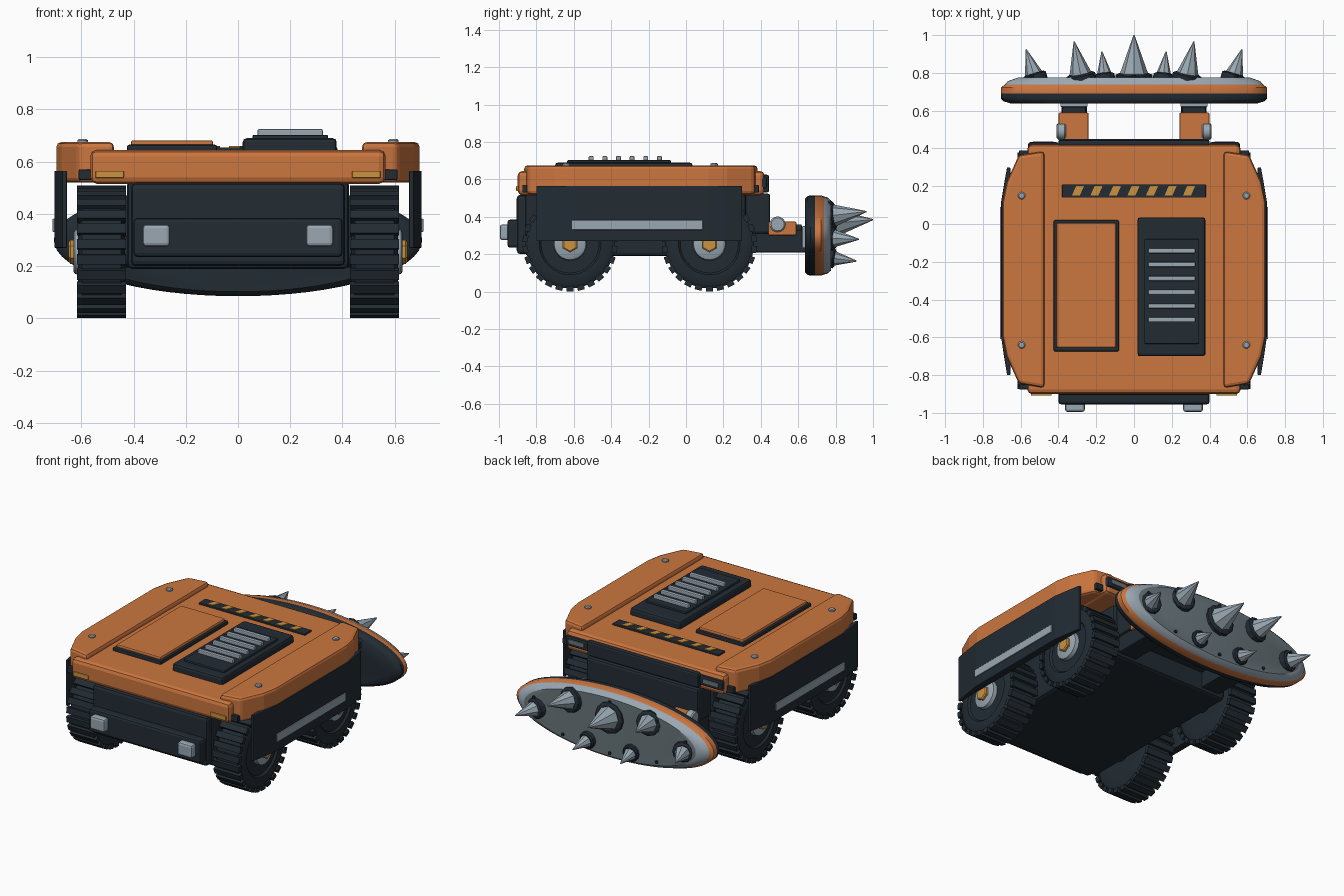
import bpy, bmesh, math
from mathutils import Matrix, Vector

cube = bpy.data.objects.get("Cube")
if cube:
    bpy.data.objects.remove(cube, do_unlink=True)


def material(name, rgb):
    m = bpy.data.materials.new(name)
    m.use_nodes = True
    m.diffuse_color = (*rgb, 1)
    m.node_tree.nodes["Principled BSDF"].inputs["Base Color"].default_value = (*rgb, 1)
    return m


ORANGE = material("orange paint", (0.6, 0.18, 0.05))
DARK = material("dark blue grey", (0.016, 0.025, 0.034))
SILVER = material("silver metal", (0.32, 0.39, 0.45))
STEEL = material("dull steel", (0.14, 0.18, 0.2))
AMBER = material("amber", (0.6, 0.29, 0.05))
SIDES = ((1, "left"), (-1, "right"))


def finish(name, bm, mats, bevel=0, smooth=False):
    bmesh.ops.recalc_face_normals(bm, faces=bm.faces)
    mesh = bpy.data.meshes.new(name)
    bm.to_mesh(mesh)
    bm.free()
    ob = bpy.data.objects.new(name, mesh)
    bpy.context.scene.collection.objects.link(ob)
    for m in mats:
        mesh.materials.append(m)
    if bevel:
        mod = ob.modifiers.new("Bevel", 'BEVEL')
        mod.width, mod.segments, mod.limit_method = bevel, 2, 'ANGLE'
    if smooth:
        for other in bpy.context.selected_objects:
            other.select_set(False)
        bpy.context.view_layer.objects.active = ob
        ob.select_set(True)
        bpy.ops.object.shade_smooth_by_angle(angle=math.radians(35))
    return ob


def box(name, x, y, z, mat, bevel=0.012):
    """Box from (min, max) pairs on each axis."""
    bm = bmesh.new()
    size = [b - a for a, b in (x, y, z)]
    mid = [(a + b) / 2 for a, b in (x, y, z)]
    bmesh.ops.create_cube(bm, size=1, matrix=Matrix.Translation(mid) @ Matrix.Diagonal((*size, 1)))
    return finish(name, bm, [mat], bevel)


def span(s, a, b):
    return (min(s * a, s * b), max(s * a, s * b))


def prism(name, outline, z0, z1, mat, bevel=0):
    bm = bmesh.new()
    face = bm.faces.new([bm.verts.new((x, y, z0)) for x, y in outline])
    top = bmesh.ops.extrude_face_region(bm, geom=[face])["geom"]
    bmesh.ops.translate(bm, vec=(0, 0, z1 - z0), verts=[v for v in top if isinstance(v, bmesh.types.BMVert)])
    return finish(name, bm, [mat], bevel)


def lathe(name, profile, matrix, mats, bands=None, sides=32, smooth=True):
    """Rings of (height, radius) about local z, capped; bands pick materials."""
    bm = bmesh.new()
    rings = []
    for h, r in profile:
        angles = [2 * math.pi * i / sides for i in range(sides)]
        rings.append([bm.verts.new(matrix @ Vector((r * math.cos(a), r * math.sin(a), h))) for a in angles])
    bands = bands or [0] * (len(profile) + 1)
    bm.faces.new(rings[0]).material_index = bands[0]
    bm.faces.new(rings[-1]).material_index = bands[-1]
    for k in range(len(rings) - 1):
        a, b = rings[k], rings[k + 1]
        for i in range(sides):
            j = (i + 1) % sides
            bm.faces.new((a[i], a[j], b[j], b[i])).material_index = bands[k + 1]
    return finish(name, bm, mats, smooth=smooth)


TO_X = Matrix.Rotation(math.pi / 2, 4, 'Y')
TO_Y = Matrix.Rotation(-math.pi / 2, 4, 'X')

# Chassis and front bumper
box("chassis", (-0.425, 0.425), (-0.86, 0.32), (0.19, 0.53), DARK, 0.02)
box("front_panel", (-0.41, 0.41), (-0.905, -0.8), (0.2, 0.518), DARK, 0.02)
box("front_bumper", (-0.4, 0.4), (-0.955, -0.85), (0.235, 0.385), DARK, 0.015)
box("rear_panel", (-0.4, 0.4), (0.28, 0.45), (0.31, 0.525), DARK, 0.015)
box("rear_trim", (-0.4, 0.4), (0.38, 0.445), (0.53, 0.625), DARK)

# Orange deck
box("deck", (-0.565, 0.565), (-0.9, 0.42), (0.515, 0.645), ORANGE, 0.025)

fender = [(0.475, 0.385), (0.61, 0.365), (0.675, 0.22), (0.695, 0.12),
          (0.695, -0.6), (0.675, -0.7), (0.61, -0.845), (0.475, -0.868)]
skirt = [(0.655, 0.3), (0.672, 0.3), (0.69, 0.2), (0.703, 0.12),
         (0.703, -0.6), (0.69, -0.69), (0.672, -0.8), (0.655, -0.8)]
for s, side in SIDES:
    # Fenders, side skirts and trim
    prism(f"{side}_fender", [(s * x, y) for x, y in fender], 0.52, 0.675, ORANGE, 0.018)
    prism(f"{side}_skirt", [(s * x, y) for x, y in skirt], 0.27, 0.565, DARK, 0.004)
    box(f"{side}_side_strip", span(s, 0.69, 0.71), (-0.61, 0.09), (0.33, 0.382), SILVER, 0.004)
    for y in (-0.875, 0.365):
        box(f"{side}_fender_clip", span(s, 0.56, 0.61), (y, y + 0.025), (0.53, 0.57), DARK, 0.004)
    for y in (-0.64, 0.15):
        lathe(f"{side}_fender_bolt", [(0.66, 0.02), (0.682, 0.02), (0.687, 0.014)],
              Matrix.Translation((s * 0.595, y, 0)), [SILVER], sides=12)
    # Lights
    box(f"{side}_headlight", span(s, 0.26, 0.365), (-0.995, -0.94), (0.275, 0.36), SILVER, 0.014)
    box(f"{side}_front_marker", span(s, 0.437, 0.545), (-0.908, -0.88), (0.538, 0.565), AMBER, 0.003)
    box(f"{side}_tail_light", span(s, 0.4, 0.56), (0.37, 0.433), (0.55, 0.615), DARK, 0.01)
    box(f"{side}_tail_lens", span(s, 0.425, 0.535), (0.42, 0.438), (0.57, 0.597), STEEL, 0.003)
    # Arms carrying the spiked plate
    box(f"{side}_arm", span(s, 0.25, 0.385), (0.28, 0.645), (0.21, 0.33), DARK, 0.008)
    box(f"{side}_arm_cover", span(s, 0.24, 0.4), (0.44, 0.59), (0.3, 0.375), ORANGE, 0.008)
    box(f"{side}_arm_collar", span(s, 0.255, 0.38), (0.58, 0.62), (0.225, 0.36), DARK, 0.008)
    box(f"{side}_arm_rod", span(s, 0.245, 0.39), (0.62, 0.645), (0.235, 0.35), SILVER, 0.006)
    lathe(f"{side}_arm_pivot", [(-0.025, 0.035), (-0.018, 0.042), (0.018, 0.042), (0.025, 0.035)],
          Matrix.Translation((s * 0.385, 0.49, 0.36)) @ TO_X, [SILVER], sides=16)

# Hatch and vent on the deck
box("hatch_frame", (-0.425, -0.08), (-0.675, 0.02), (0.63, 0.665), DARK, 0.008)
box("hatch_panel", (-0.41, -0.095), (-0.655, 0.005), (0.65, 0.682), ORANGE, 0.008)
box("vent_base", (0.018, 0.378), (-0.7, 0.035), (0.63, 0.69), DARK, 0.015)
box("vent_inset", (0.055, 0.345), (-0.635, -0.08), (0.68, 0.703), DARK, 0.006)
for i in range(6):
    y = -0.507 + i * 0.073
    box("vent_slat", (0.075, 0.325), (y - 0.013, y + 0.013), (0.695, 0.725), SILVER, 0.006)

# Warning strip with slanted marks
box("warning_strip", (-0.38, 0.38), (0.14, 0.21), (0.635, 0.655), DARK, 0.004)
for i in range(7):
    x = -0.297 + i * 0.098
    prism("warning_mark", [(x - 0.032, 0.15), (x + 0.01, 0.15), (x + 0.032, 0.2), (x - 0.01, 0.2)],
          0.653, 0.66, AMBER)

# Wheels
tire = [(-0.09, 0.15), (-0.09, 0.205), (-0.075, 0.238), (0.075, 0.238),
        (0.09, 0.215), (0.09, 0.165), (0.078, 0.155)]
for s, side in SIDES:
    for y, end in ((-0.62, "front"), (0.125, "rear")):
        place = Matrix.Translation((s * 0.522, y, 0.255)) @ Matrix.Diagonal((s, 1, 1, 1)) @ TO_X
        name = f"{side}_{end}"
        lathe(name + "_tire", tire, place, [DARK], sides=48)
        lathe(name + "_hub", [(0.07, 0.09), (0.102, 0.085), (0.108, 0.075)], place, [SILVER], sides=24)
        lathe(name + "_hub_nut", [(0.09, 0.046), (0.12, 0.046), (0.126, 0.038)], place, [AMBER],
              sides=6, smooth=False)
        lathe(name + "_axle", [(-0.2, 0.06), (0, 0.06)], place, [DARK], sides=16)
        bm = bmesh.new()
        for i in range(26):
            spin = Matrix.Rotation(2 * math.pi * i / 26, 4, 'Z')
            lug = Matrix.Translation((0.24, 0, 0)) @ Matrix.Diagonal((0.028, 0.038, 0.188, 1))
            bmesh.ops.create_cube(bm, size=1, matrix=place @ spin @ lug)
        finish(name + "_tread", bm, [DARK])

# Oval ram plate
plate = [(0.637, 0.92), (0.65, 0.98), (0.665, 1), (0.69, 1), (0.722, 1), (0.738, 0.97),
         (0.755, 0.95), (0.776, 0.87)]
oval = Matrix.Translation((0, 0, 0.3)) @ TO_Y @ Matrix.Diagonal((0.705, 0.215, 1, 1))
lathe("ram_plate", plate, oval, [DARK, ORANGE, SILVER, STEEL], [0, 0, 0, 0, 1, 1, 2, 2, 3], sides=64)
for i in range(10):
    a = 2 * math.pi * (i + 0.5) / 10
    lathe("plate_bolt", [(0.76, 0.01), (0.785, 0.01)],
          Matrix.Translation((0.57 * math.cos(a), 0, 0.3 + 0.165 * math.sin(a))) @ TO_Y, [DARK], sides=8)


# Spikes with dark collars
def spike(name, base, tip, radius):
    base, tip = Vector(base), Vector(tip)
    aim = (tip - base).to_track_quat('Z', 'Y').to_matrix().to_4x4()
    place = Matrix.Translation(base) @ aim
    lathe(name + "_collar", [(-0.02, radius * 1.2), (0.015, radius * 1.2), (0.022, radius)],
          place, [DARK], sides=12, smooth=False)
    lathe(name, [(0, radius), ((tip - base).length, 0.003)], place, [SILVER], sides=8, smooth=False)


spike("centre_spike", (0, 0.775, 0.365), (0, 1.0, 0.385), 0.082)
for s, side in SIDES:
    spike(f"{side}_upper_spike", (s * 0.28, 0.775, 0.405), (s * 0.317, 0.965, 0.428), 0.065)
    spike(f"{side}_lower_spike", (s * 0.155, 0.775, 0.18), (s * 0.17, 0.912, 0.163), 0.045)
    spike(f"{side}_outer_spike", (s * 0.525, 0.775, 0.285), (s * 0.572, 0.925, 0.28), 0.054)
